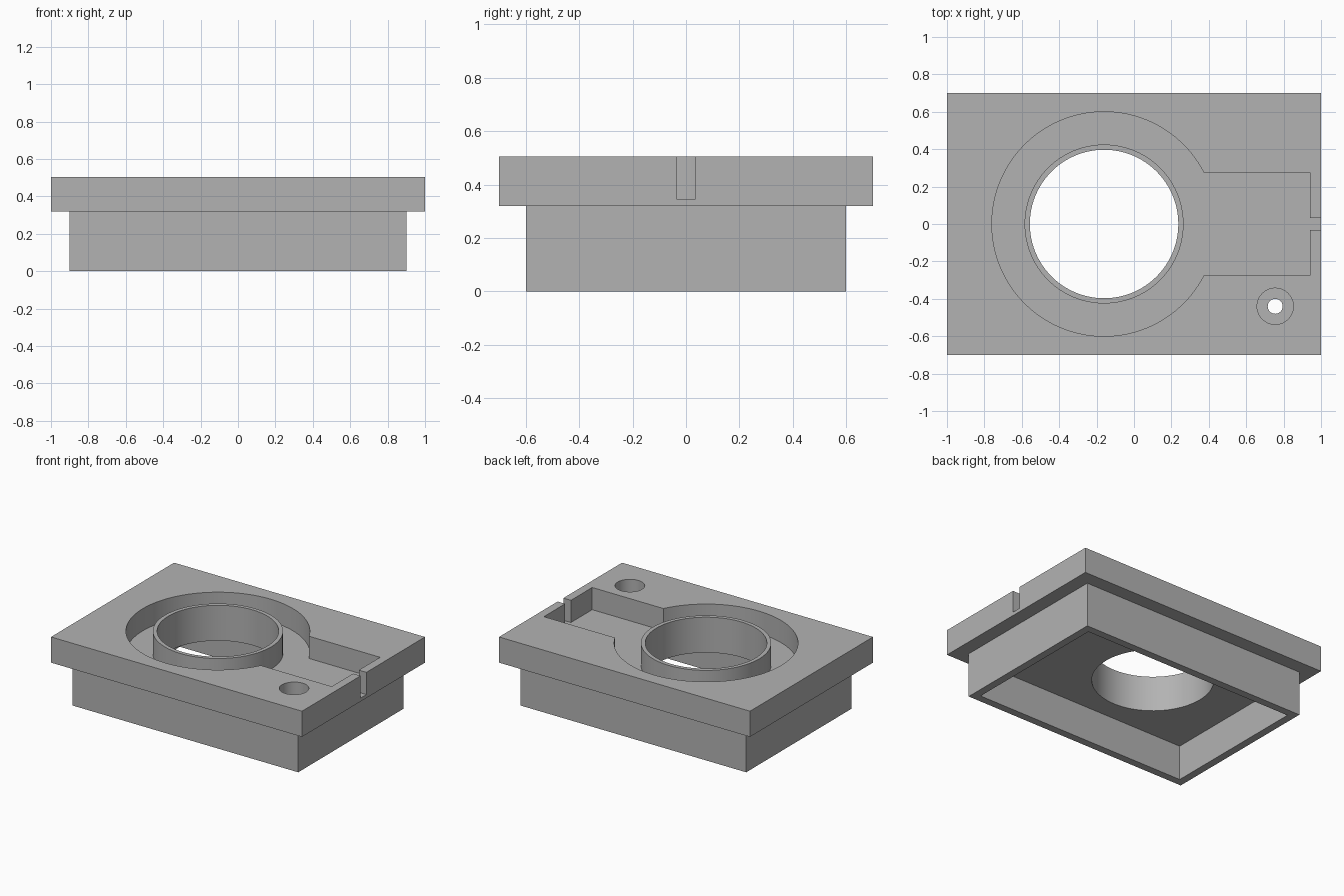
import bpy
import math

cube = bpy.data.objects.get("Cube")
if cube:
    bpy.data.objects.remove(cube, do_unlink=True)

grey = bpy.data.materials.new("plain grey")
grey.use_nodes = True
colour = (0.45, 0.45, 0.45, 1)
grey.diffuse_color = colour
grey.node_tree.nodes["Principled BSDF"].inputs["Base Color"].default_value = colour


def box(name, x, y, z):
    """Box from (low, high) ranges on each axis."""
    bpy.ops.mesh.primitive_cube_add(size=1, location=[sum(r) / 2 for r in (x, y, z)])
    obj = bpy.context.object
    obj.name = name
    obj.scale = [r[1] - r[0] for r in (x, y, z)]
    bpy.ops.object.transform_apply(location=True, rotation=False, scale=True)
    obj.data.materials.append(grey)
    return obj


def cylinder(name, centre, radius, z, sides=96):
    bpy.ops.mesh.primitive_cylinder_add(vertices=sides, radius=radius, depth=z[1] - z[0],
                                        location=(*centre, sum(z) / 2))
    obj = bpy.context.object
    obj.name = name
    bpy.ops.object.transform_apply(location=True, rotation=False, scale=True)
    obj.data.materials.append(grey)
    return obj


def combine(target, tool, operation):
    """Apply a boolean and remove the tool."""
    tool.hide_render = True
    mod = target.modifiers.new(tool.name, 'BOOLEAN')
    mod.operation = operation
    mod.solver = 'EXACT'
    mod.object = tool
    bpy.context.view_layer.objects.active = target
    bpy.ops.object.modifier_apply(modifier=mod.name)
    bpy.data.objects.remove(tool, do_unlink=True)


TOP, LEDGE, FLOOR, CEILING = 0.505, 0.32, 0.345, 0.25
ABOVE = TOP + 0.1
WALL = 0.055
ring_centre = (-0.16, 0)
screw_centre = (0.755, -0.44)

# Wide top plate on a narrower skirt
body = box("housing", (-1, 1), (-0.7, 0.7), (LEDGE, TOP))
combine(body, box("skirt", (-0.9, 0.9), (-0.6, 0.6), (0, LEDGE + 0.01)), 'UNION')

# Hollow underside
ix, iy = 0.9 - WALL, 0.6 - WALL
combine(body, box("underside_cavity", (-ix, ix), (-iy, iy), (-0.1, CEILING)), 'DIFFERENCE')

# Keyhole pocket: round well, side channel and cable slot
combine(body, cylinder("round_well", ring_centre, 0.6, (FLOOR, ABOVE), 128), 'DIFFERENCE')
combine(body, box("channel", (0, 0.94), (-0.275, 0.275), (FLOOR, ABOVE)), 'DIFFERENCE')
combine(body, box("cable_slot", (0.9, 1.1), (-0.033, 0.033), (FLOOR, ABOVE)), 'DIFFERENCE')

# Collar around the main opening
combine(body, cylinder("collar", ring_centre, 0.425, (FLOOR - 0.04, TOP)), 'UNION')
combine(body, cylinder("main_opening", ring_centre, 0.397, (-0.1, ABOVE)), 'DIFFERENCE')

# Counterbored screw hole
combine(body, cylinder("counterbore", screw_centre, 0.097, (FLOOR, ABOVE), 48), 'DIFFERENCE')
combine(body, cylinder("screw_hole", screw_centre, 0.04, (0.1, ABOVE), 32), 'DIFFERENCE')

# Smooth round walls, crisp corners
bpy.ops.object.select_all(action='DESELECT')
body.select_set(True)
bpy.context.view_layer.objects.active = body
bpy.ops.object.shade_smooth_by_angle(angle=math.radians(30))
